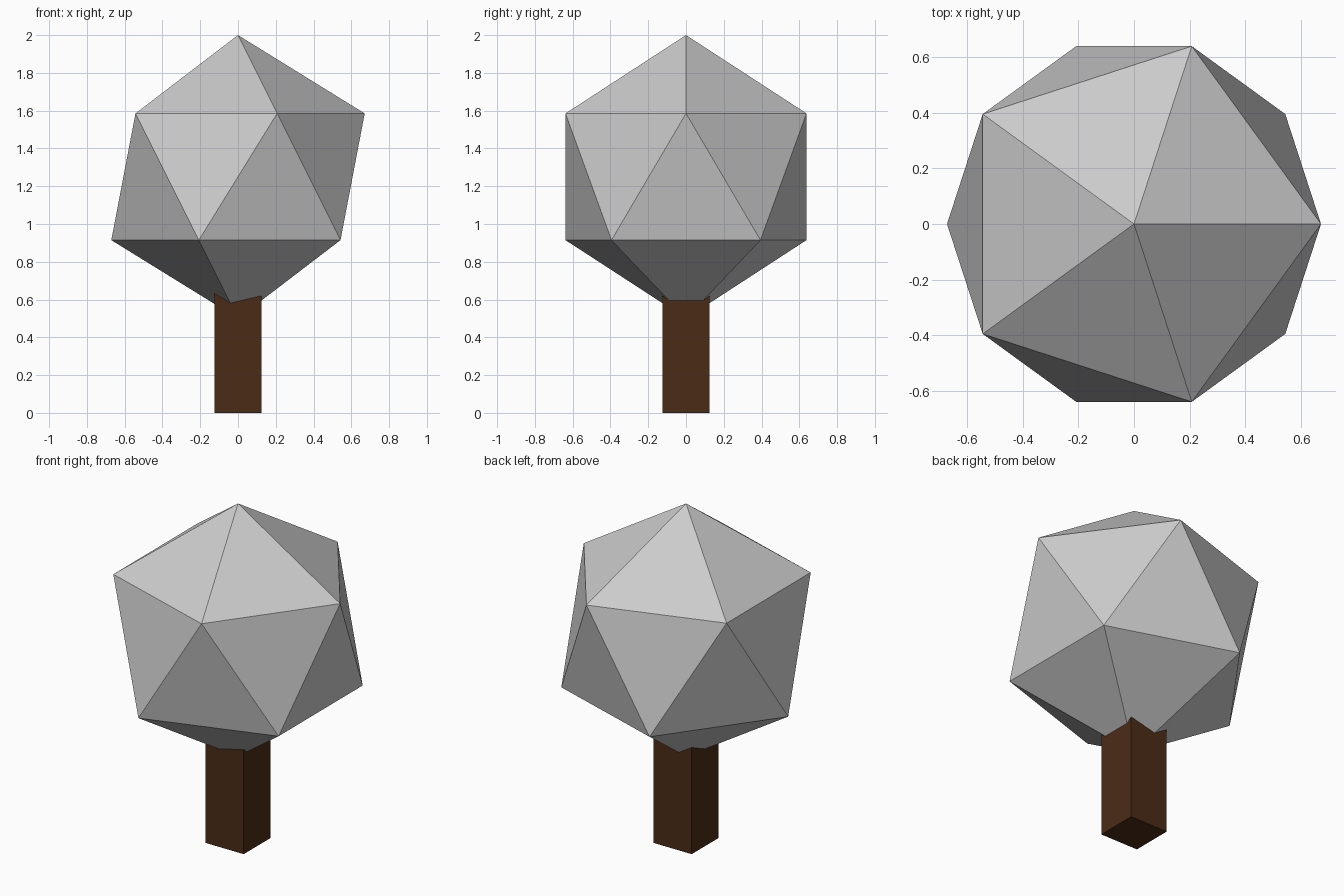
import bpy

if "Cube" in bpy.data.objects:
    bpy.data.objects.remove(bpy.data.objects["Cube"])

# Trunk: square post whose top is buried in the crown
TRUNK_W, TRUNK_H = 0.25, 0.8
bpy.ops.mesh.primitive_cube_add(size=1, location=(0, 0, TRUNK_H / 2))
trunk = bpy.context.object
trunk.name = "trunk"
trunk.scale = (TRUNK_W, TRUNK_W, TRUNK_H)
bpy.ops.object.transform_apply(location=False, rotation=False, scale=True)

bark = bpy.data.materials.new("bark")
bark.diffuse_color = (0.07, 0.025, 0.008, 1)
bark.use_nodes = True
bark.node_tree.nodes["Principled BSDF"].inputs["Base Color"].default_value = bark.diffuse_color
trunk.data.materials.append(bark)

# Crown: flat-shaded icosahedron, point up
bpy.ops.mesh.primitive_ico_sphere_add(subdivisions=1, radius=0.75, location=(0, 0, 1.25))
bpy.context.object.name = "crown"
